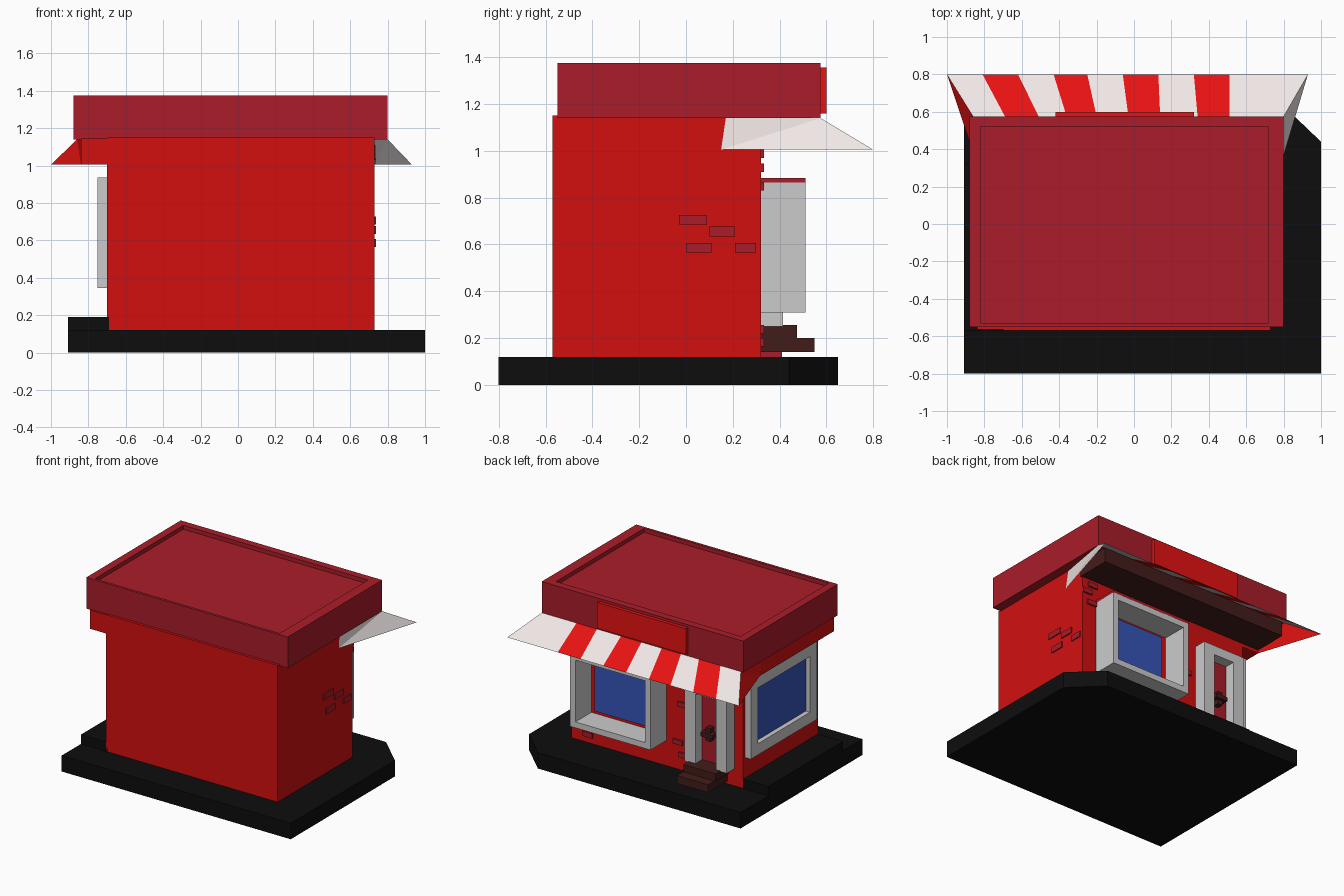
import bpy, bmesh

if "Cube" in bpy.data.objects:
    bpy.data.objects.remove(bpy.data.objects["Cube"])

COLORS = {
    "wall_red": (0.65, 0.005, 0.005), "roof_red": (0.40, 0.012, 0.022),
    "black": (0.004, 0.004, 0.004), "white": (0.87, 0.80, 0.79),
    "bright_red": (0.80, 0.006, 0.006), "blue": (0.035, 0.09, 0.48),
    "brown": (0.055, 0.012, 0.010), "grey": (0.55, 0.55, 0.55),
}
MATS = {}
for key, rgb in COLORS.items():
    MATS[key] = bpy.data.materials.new(key)
    MATS[key].diffuse_color = (*rgb, 1)


def mesh(name, verts, faces, mat):
    me = bpy.data.meshes.new(name)
    me.from_pydata(verts, [], faces)
    ob = bpy.data.objects.new(name, me)
    bpy.context.collection.objects.link(ob)
    me.materials.append(MATS[mat])
    return ob


def prism(name, outline, z0, z1, mat):
    n = len(outline)
    verts = [(x, y, z) for z in (z0, z1) for x, y in outline]
    faces = [tuple(reversed(range(n))), tuple(range(n, 2 * n))]
    faces += [(i, (i + 1) % n, n + (i + 1) % n, n + i) for i in range(n)]
    return mesh(name, verts, faces, mat)


def box(name, x0, x1, y0, y1, z0, z1, mat):
    return prism(name, [(x0, y0), (x1, y0), (x1, y1), (x0, y1)], z0, z1, mat)


# Ground slab with one cut corner, plus the raised kerb on the side
prism("ground_slab", [(-.91, -.8), (1, -.8), (1, .44), (.78, .65), (-.91, .65)], 0, .12, "black")
kerb = box("side_kerb", -.91, -.69, -.57, .32, .11, .19, "black")

# Walls and the ledge under the roof
box("walls", -.70, .73, -.57, .32, .11, 1.15, "wall_red")
box("side_ledge", -.84, -.69, -.565, .32, 1.005, 1.145, "wall_red")
box("soffit", -.84, .74, .31, .575, 1.03, 1.139, "brown")

# Roof block with a shallow recess
roof = box("roof", -.88, .80, -.55, .575, 1.14, 1.375, "roof_red")
bm = bmesh.new()
bm.from_mesh(roof.data)
bm.faces.ensure_lookup_table()
top = max(bm.faces, key=lambda f: f.calc_center_median().z)
bmesh.ops.inset_individual(bm, faces=[top], thickness=.05)
limits = ((-.82, .72), (-.53, .52))
for v in top.verts:
    v.co.x = limits[0][v.co.x > 0]
    v.co.y = limits[1][v.co.y > 0]
deep = bmesh.ops.extrude_discrete_faces(bm, faces=[top])["faces"][0]
for v in deep.verts:
    v.co.z -= .03
bm.to_mesh(roof.data)
bm.free()

# Blank sign board
box("sign_board", -.42, .32, .57, .60, 1.16, 1.355, "bright_red")

# Striped awning: matching edge positions on the upper and lower edge
upper = [-.86, -.69, -.51, -.36, -.20, -.03, .14, .34, .51, .80]
lower = [-1.0, -.81, -.62, -.43, -.25, -.06, .13, .32, .51, .93]
for i in range(len(upper) - 1):
    quad = [(upper[i], .575, 1.14), (upper[i + 1], .575, 1.14),
            (lower[i + 1], .8, 1.005), (lower[i], .8, 1.005)]
    mesh(f"awning_stripe_{i}", quad, [(3, 2, 1, 0)], "bright_red" if i % 2 else "white")

# Awning end panels
for name, flip, pts, mat in (
    ("awning_end_right", 0, [(.73, .17, 1.14), (.735, .15, 1.005), (.80, .575, 1.14), (.93, .8, 1.005)], "white"),
    ("awning_end_left", 1, [(-.84, .30, 1.14), (-.84, .32, 1.005), (-.86, .575, 1.14), (-1, .8, 1.005)], "bright_red"),
):
    faces = [(0, 1, 2), (1, 3, 2)]
    mesh(name, pts, [f[::-1] for f in faces] if flip else faces, mat)


def frame(name, a0, a1, z0, z1, d0, d1, t, axis):
    """Four bars around a window; axis is the direction it faces."""
    bars = [(a0, a0 + t, z0, z1), (a1 - t, a1, z0, z1),
            (a0 + t, a1 - t, z0, z0 + t), (a0 + t, a1 - t, z1 - t, z1)]
    for i, (p, q, r, s) in enumerate(bars):
        if axis == "y":
            box(f"{name}_{i}", p, q, d0, d1, r, s, "grey")
        else:
            box(f"{name}_{i}", d0, d1, p, q, r, s, "grey")


# Bay window, with a red cap
frame("bay_window_frame", -.06, .61, .31, .865, .31, .51, .045, "y")
box("bay_window_glass", .03, .53, .31, .335, .38, .80, "blue")
box("bay_window_cap", -.06, .61, .31, .51, .862, .885, "roof_red")

# Side window
frame("side_window_frame", -.49, .30, .345, .935, -.75, -.69, .085, "x")
box("side_window_glass", -.715, -.69, -.41, .22, .42, .86, "blue")

# Door, posts, lintel, handle
box("door", -.54, -.36, .31, .335, .25, .78, "roof_red")
for name, x in (("door_post_right", -.37), ("door_post_left", -.63)):
    box(name, x, x + .09, .31, .415, .25, .85, "grey")
box("door_lintel", -.54, -.37, .31, .415, .78, .85, "grey")
box("handle_plate", -.47, -.43, .33, .38, .43, .53, "brown")
box("handle_bar", -.50, -.40, .35, .40, .465, .495, "brown")

# Doorsteps
box("step_upper", -.58, -.31, .31, .475, .20, .255, "brown")
box("step_lower", -.57, -.31, .31, .55, .14, .20, "brown")
box("step_footing", -.54, -.34, .31, .41, .11, .14, "roof_red")

# Loose bricks on the side wall and the shop front
for i, (y, z, w) in enumerate([(-.03, .685, .12), (.10, .635, .11), (0, .565, .11), (.21, .565, .09)]):
    box(f"side_brick_{i}", .72, .738, y, y + w, z, z + .042, "roof_red")
for i, (x, z) in enumerate([(.55, .165), (-.20, .31), (-.25, .22), (-.24, .60),
                            (.60, .97), (.65, .91), (.61, .83)]):
    box(f"front_brick_{i}", x, x + .08, .31, .333, z, z + .035, "roof_red")

for m in bpy.data.materials:
    if m.users and not m.is_grease_pencil:
        m.use_nodes = True
        m.node_tree.nodes["Principled BSDF"].inputs["Base Color"].default_value = m.diffuse_color
